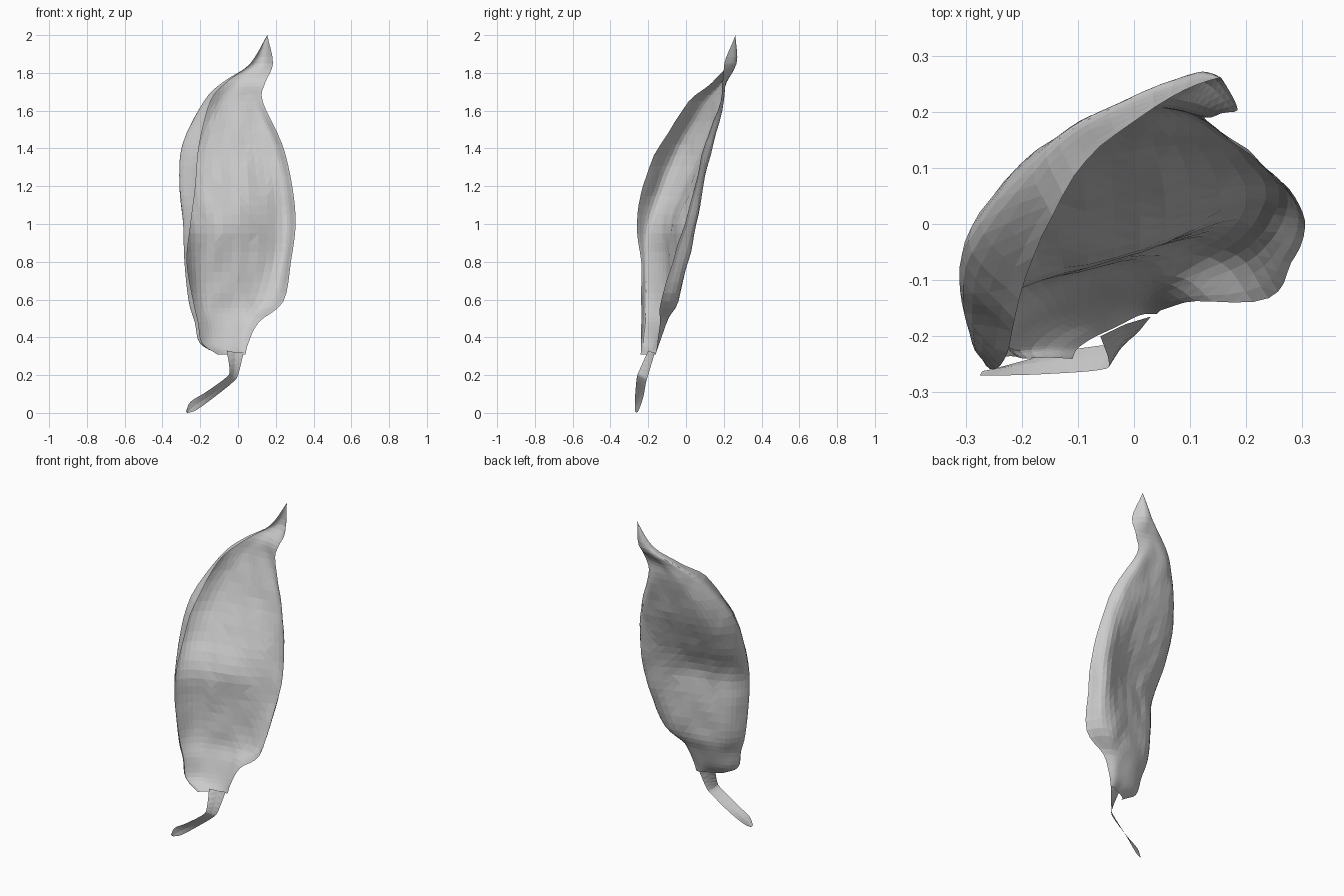
import bpy, bmesh
from mathutils import Vector, noise

# Leaf cross-sections: height, then x,y from curled left rim to right rim
ROWS = [
    (0.31, -.11, -.24, -.10, -.22, -.07, -.20, -.03, -.18, .01, -.165, .04, -.165),
    (0.37, -.19, -.24, -.20, -.22, -.14, -.175, -.06, -.155, .01, -.145, .055, -.155),
    (0.48, -.21, -.235, -.227, -.205, -.16, -.14, -.06, -.11, .05, -.105, .11, -.14),
    (0.59, -.235, -.235, -.26, -.20, -.19, -.115, -.03, -.07, .16, -.045, .24, -.13),
    (0.80, -.27, -.24, -.28, -.20, -.20, -.11, .01, -.05, .22, .01, .28, -.07),
    (1.00, -.25, -.26, -.29, -.19, -.20, -.105, .01, -.045, .235, .055, .305, -.005),
    (1.20, -.225, -.225, -.31, -.12, -.22, -.01, .01, .04, .22, .09, .287, .045),
    (1.42, -.205, -.135, -.295, -.03, -.20, .09, .00, .13, .17, .145, .235, .10),
    (1.65, -.145, .02, -.18, .11, -.10, .18, .00, .19, .08, .20, .13, .185),
    (1.75, -.06, .14, -.08, .19, -.02, .215, .04, .215, .09, .21, .145, .19),
    (1.85, .065, .225, .07, .25, .09, .265, .12, .265, .15, .25, .185, .205),
]
TIP = Vector((.155, .262, 2.0))

# Upper (front) and lower (back) edges of the flat stalk ribbon
STALK_A = [(-.275, -.27, .01), (-.25, -.27, .06), (-.17, -.268, .11), (-.06, -.26, .19),
           (-.045, -.245, .23), (-.06, -.20, .33)]
STALK_B = [(-.265, -.262, .0), (-.22, -.25, .015), (-.13, -.227, .08), (-.03, -.212, .16),
           (.0, -.20, .2), (.03, -.165, .32)]


def spline(points, steps):
    """Smooth curve through the points."""
    p = [Vector(q) for q in points]
    p = [p[0] * 2 - p[1]] + p + [p[-1] * 2 - p[-2]]
    out = []
    for i in range(1, len(p) - 2):
        a, b, c, d = p[i - 1:i + 3]
        for k in range(steps):
            t = k / steps
            out.append(0.5 * (2 * b + (c - a) * t + (2 * a - 5 * b + 4 * c - d) * t * t
                              + (3 * b - a - 3 * c + d) * t ** 3))
    return out + [p[-2]]


def sheet(name, grid, crumple=0.0):
    """Skin a grid of points as one thin surface."""
    bm = bmesh.new()
    rows = []
    for row in grid:
        verts = []
        for q in row:
            n = noise.noise(Vector((q.x * 12, q.y * 12, q.z * 7)))
            verts.append(bm.verts.new(q + Vector((0, n * crumple, 0))))
        rows.append(verts)
    for r0, r1 in zip(rows, rows[1:]):
        for i in range(len(r0) - 1):
            bm.faces.new((r0[i], r0[i + 1], r1[i + 1], r1[i]))
    bmesh.ops.remove_doubles(bm, verts=bm.verts, dist=0.0005)
    bmesh.ops.triangulate(bm, faces=bm.faces)
    bmesh.ops.recalc_face_normals(bm, faces=bm.faces)
    mesh = bpy.data.meshes.new(name)
    bm.to_mesh(mesh)
    bm.free()
    obj = bpy.data.objects.new(name, mesh)
    bpy.context.collection.objects.link(obj)
    return obj


# Curled leaf blade: smooth lengthwise, then across
sections = [[(r[i], r[i + 1], r[0]) for i in range(1, 13, 2)] for r in ROWS]
lines = [spline([s[k] for s in sections] + [TIP], 4) for k in range(6)]
blade = [spline(row, 5) for row in zip(*lines)]
sheet("leaf_blade", blade, 0.008)

# Twisted stalk ribbon
edges = zip(spline(STALK_A, 4), spline(STALK_B, 4))
sheet("leaf_stalk", [[a, (a + b) / 2 + Vector((0, .004, -.004)), b] for a, b in edges])
